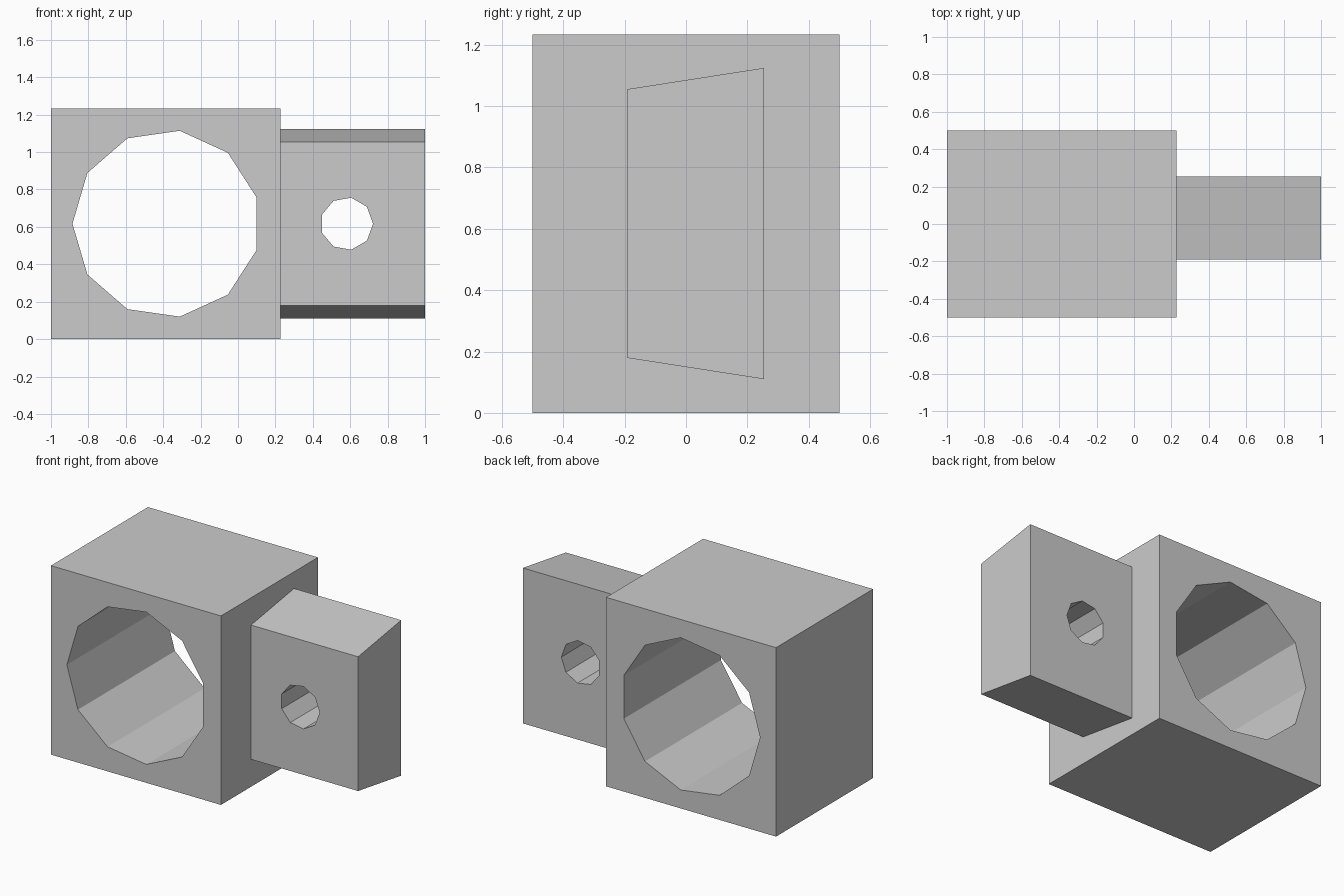
import bpy
import bmesh
from math import cos, sin, tau, pi

cube = bpy.data.objects.get("Cube")
if cube:
    bpy.data.objects.remove(cube, do_unlink=True)

# Single plain colour
grey = bpy.data.materials.new("plain grey")
grey.use_nodes = True
grey.diffuse_color = (0.6, 0.6, 0.6, 1)
grey.node_tree.nodes["Principled BSDF"].inputs["Base Color"].default_value = grey.diffuse_color

MID_Z = 0.617


def prism(name, profile, sweep):
    """Sweep a closed flat profile along a vector."""
    bm = bmesh.new()
    face = bm.faces.new([bm.verts.new(p) for p in profile])
    moved = bmesh.ops.extrude_face_region(bm, geom=[face])["geom"]
    bmesh.ops.translate(bm, vec=sweep,
                        verts=[v for v in moved if isinstance(v, bmesh.types.BMVert)])
    bmesh.ops.recalc_face_normals(bm, faces=bm.faces)
    mesh = bpy.data.meshes.new(name)
    bm.to_mesh(mesh)
    bm.free()
    mesh.materials.append(grey)
    obj = bpy.data.objects.new(name, mesh)
    bpy.context.collection.objects.link(obj)
    return obj


def bore(obj, x, radius, sides, start):
    """Cut a faceted hole through the part from front to back."""
    ring = [(x + radius * cos(start + tau * i / sides), -1,
             MID_Z + radius * sin(start + tau * i / sides)) for i in range(sides)]
    cutter = prism(obj.name + "_cutter", ring, (0, 2, 0))
    cutter.hide_render = True
    mod = obj.modifiers.new("bore", 'BOOLEAN')
    mod.operation = 'DIFFERENCE'
    mod.solver = 'EXACT'
    mod.object = cutter
    deps = bpy.context.evaluated_depsgraph_get()
    cut_mesh = bpy.data.meshes.new_from_object(obj.evaluated_get(deps))
    obj.modifiers.clear()
    obj.data = cut_mesh
    bpy.data.objects.remove(cutter, do_unlink=True)


# Large block with a wide eleven-sided hole
block = prism("main_block",
              [(x, -0.5, z) for x, z in ((-1, 0), (0.227, 0), (0.227, 1.233), (-1, 1.233))],
              (0, 1, 0))
bore(block, -0.383, 0.502, 11, pi)

# Tapered side lug with a small nine-sided hole
lug = prism("side_lug",
            [(0.227, y, MID_Z + h) for y, h in
             ((-0.19, -0.438), (0.254, -0.507), (0.254, 0.507), (-0.19, 0.438))],
            (0.773, 0, 0))
bore(lug, 0.581, 0.141, 9, 0)
